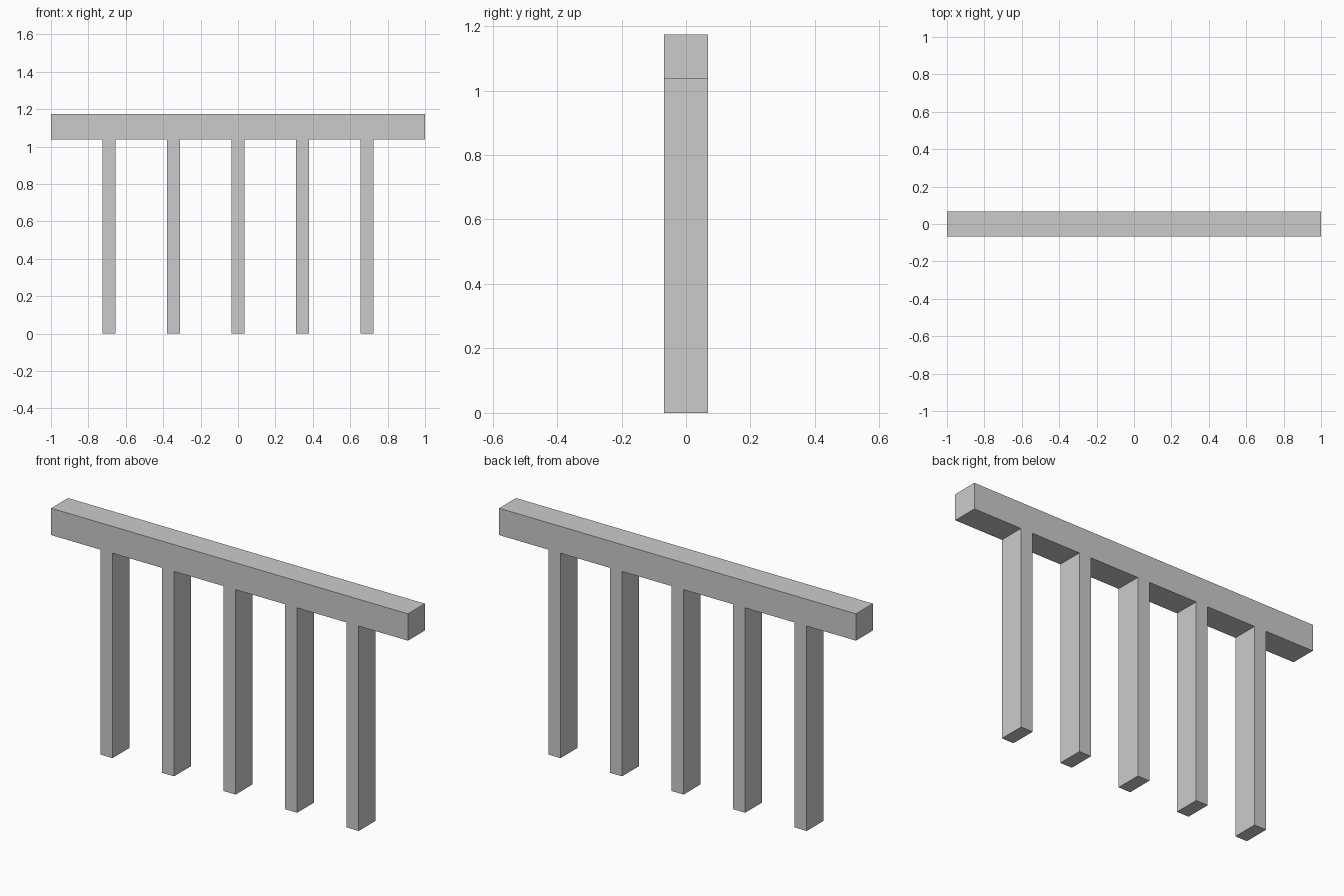
import bpy

if "Cube" in bpy.data.objects:
    bpy.data.objects.remove(bpy.data.objects["Cube"])

DEPTH = 0.135        # shared thickness front to back
POST_HEIGHT = 1.038
RAIL_HEIGHT = 0.136
POST_WIDTH = 0.068
SPACING = 0.345


def box(name, size, location):
    bpy.ops.mesh.primitive_cube_add(size=1, location=location)
    obj = bpy.context.object
    obj.name = name
    obj.scale = size
    bpy.ops.object.transform_apply(location=False, rotation=False, scale=True)
    return obj


# Top rail
box("top_rail", (2.0, DEPTH, RAIL_HEIGHT), (0, 0, POST_HEIGHT + RAIL_HEIGHT / 2))

# Five evenly spaced posts, flush with the rail front and back
for i in range(5):
    box(f"post_{i + 1}", (POST_WIDTH, DEPTH, POST_HEIGHT),
        ((i - 2) * SPACING, 0, POST_HEIGHT / 2))
